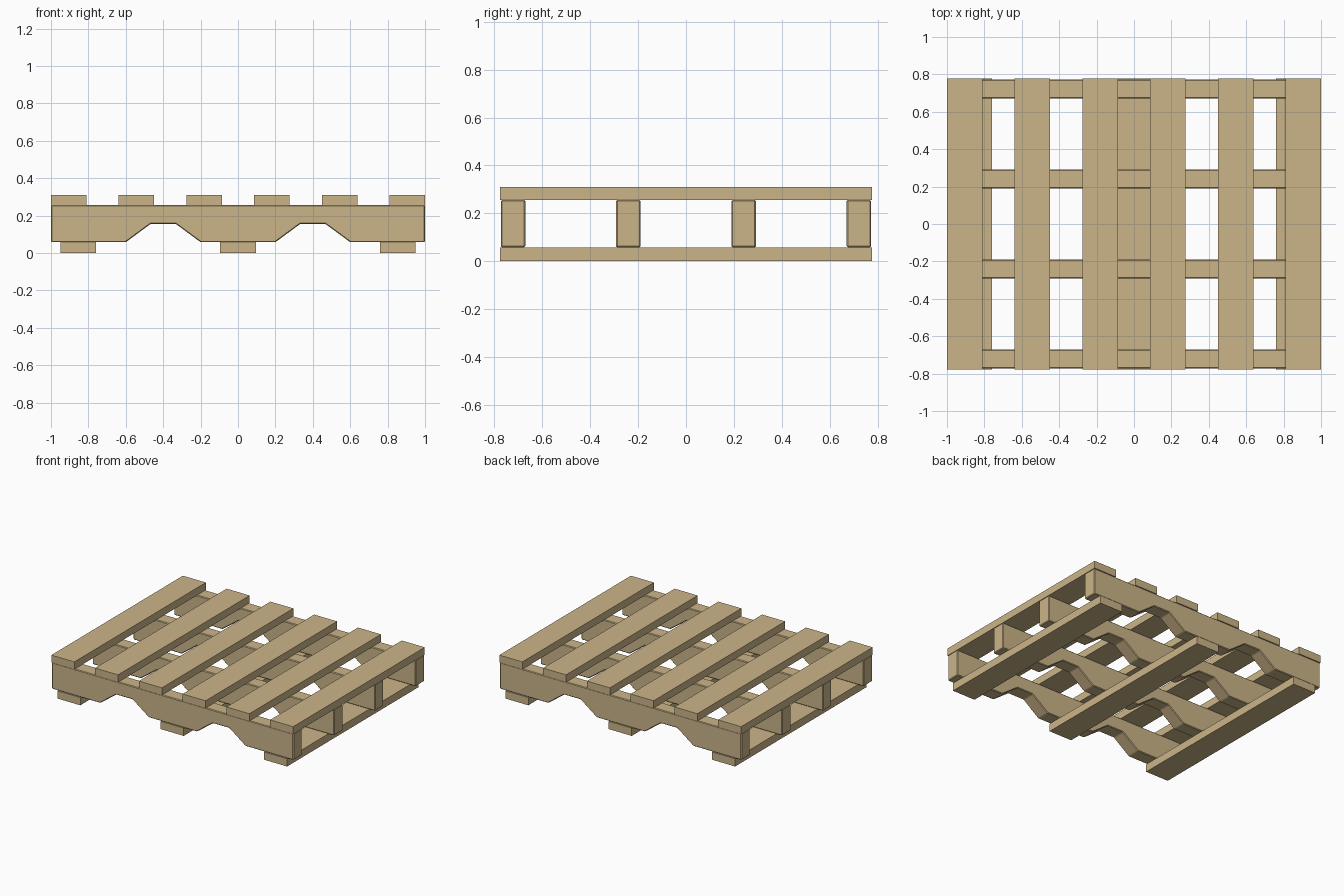
import bpy

if "Cube" in bpy.data.objects:
    bpy.data.objects.remove(bpy.data.objects["Cube"])

wood = bpy.data.materials.new("pale wood")
wood.diffuse_color = (0.60, 0.46, 0.25, 1)
wood.use_nodes = True
wood.node_tree.nodes["Principled BSDF"].inputs["Base Color"].default_value = wood.diffuse_color


def extrude_profile(name, profile, y0, y1, bevel=0.0):
    """Closed x/z profile (counter-clockwise seen from -y) extruded along y."""
    n = len(profile)
    verts = [(x, y, z) for y in (y0, y1) for x, z in profile]
    faces = [tuple(range(n)), tuple(reversed(range(n, 2 * n)))]
    faces += [(i, i + n, (i + 1) % n + n, (i + 1) % n) for i in range(n)]
    mesh = bpy.data.meshes.new(name)
    mesh.from_pydata(verts, [], faces)
    mesh.materials.append(wood)
    obj = bpy.data.objects.new(name, mesh)
    bpy.context.collection.objects.link(obj)
    if bevel:
        mod = obj.modifiers.new("softened edges", 'BEVEL')
        mod.width = bevel
        mod.segments = 1
        mod.limit_method = 'ANGLE'
    return obj


def board(name, x, width, z0, z1):
    a, b = x - width / 2, x + width / 2
    extrude_profile(name, [(a, z0), (b, z0), (b, z1), (a, z1)], -0.777, 0.777)


# deck boards on top, evenly spaced
for i in range(6):
    board(f"top_board_{i + 1}", -0.905 + i * 0.362, 0.19, 0.255, 0.311)

# three boards underneath
for i, x in enumerate((-0.855, 0, 0.855)):
    board(f"bottom_board_{i + 1}", x, 0.19, 0, 0.058)

# stringers with two fork notches each
LOW, NOTCH, TOP = 0.058, 0.156, 0.256
right = [(0.2, LOW), (0.333, NOTCH), (0.467, NOTCH), (0.6, LOW), (0.999, LOW)]
left = [(-x, z) for x, z in reversed(right)]
profile = left + right + [(0.999, TOP), (-0.999, TOP)]
for i, y in enumerate((-0.722, -0.241, 0.241, 0.722)):
    extrude_profile(f"stringer_{i + 1}", profile, y - 0.051, y + 0.051, bevel=0.005)
